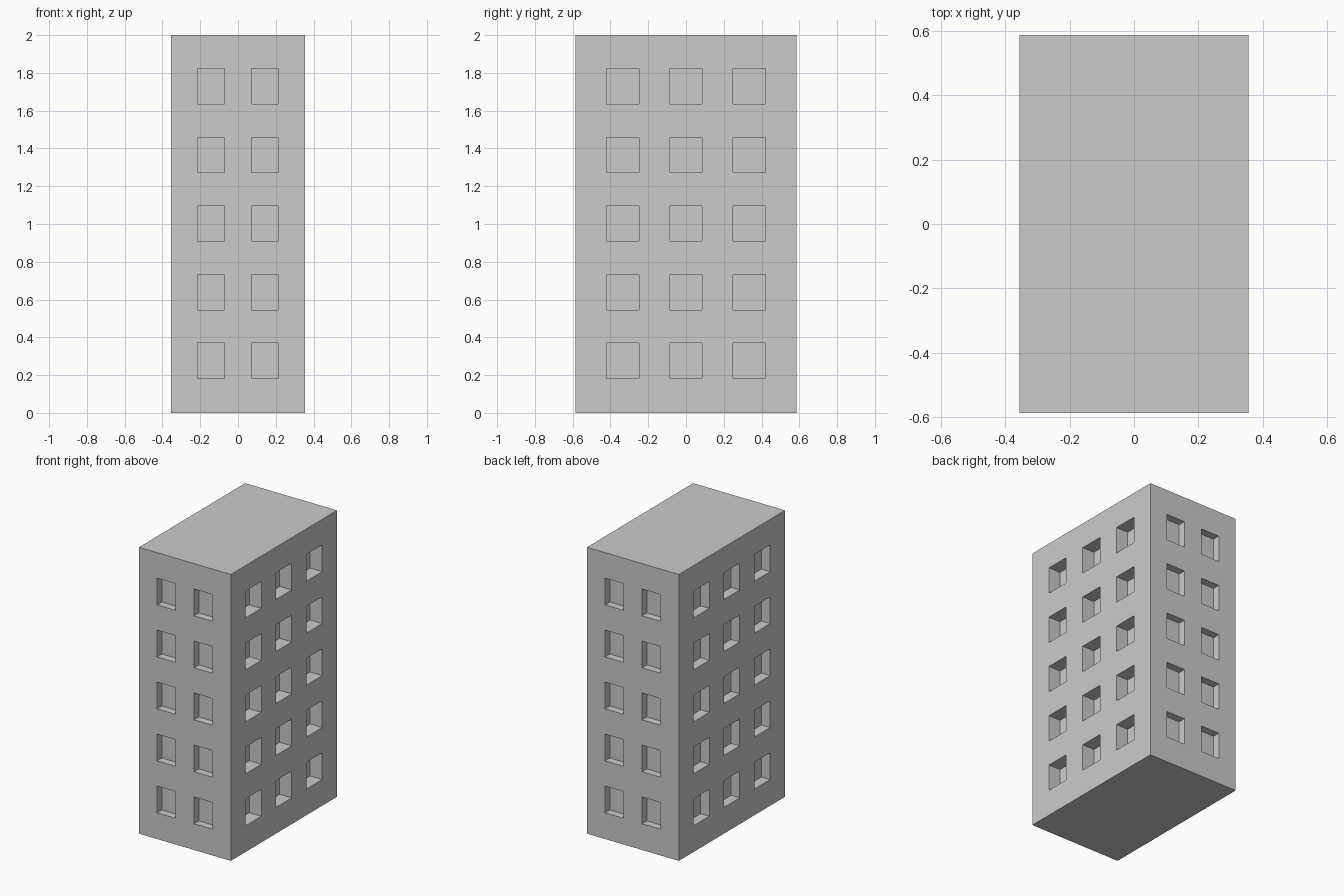
import bpy
import bmesh
from mathutils import Matrix, Vector

cube = bpy.data.objects.get("Cube")
if cube:
    bpy.data.objects.remove(cube, do_unlink=True)

HALF_X, HALF_Y, HEIGHT = 0.355, 0.586, 2.0

# Plain concrete colour
concrete = bpy.data.materials.new("concrete_grey")
concrete.use_nodes = True
colour = (0.6, 0.6, 0.6, 1)
concrete.diffuse_color = colour
concrete.node_tree.nodes["Principled BSDF"].inputs["Base Color"].default_value = colour


def add_box(bm, low, high):
    low, high = Vector(low), Vector(high)
    place = Matrix.Translation((low + high) / 2) @ Matrix.Diagonal((*(high - low), 1))
    bmesh.ops.create_cube(bm, size=1, matrix=place)


def make_object(name, bm):
    mesh = bpy.data.meshes.new(name)
    bm.to_mesh(mesh)
    bm.free()
    mesh.materials.append(concrete)
    obj = bpy.data.objects.new(name, mesh)
    bpy.context.collection.objects.link(obj)
    return obj


# Solid tower block
bm = bmesh.new()
add_box(bm, (-HALF_X, -HALF_Y, 0), (HALF_X, HALF_Y, HEIGHT))
tower = make_object("tower_block", bm)

# Window recesses, five storeys on all four sides
OUT = 0.05
bm = bmesh.new()
for storey in range(5):
    bottom = 0.183 + 0.363 * storey
    top = bottom + 0.187
    for x in (-0.143, 0.143):
        for side in (-1, 1):
            inner, outer = side * (HALF_Y - 0.053), side * (HALF_Y + OUT)
            add_box(bm, (x - 0.072, min(inner, outer), bottom),
                    (x + 0.072, max(inner, outer), top))
    for y in (-0.336, 0, 0.336):
        for side, depth in ((1, 0.093), (-1, 0.067)):
            inner, outer = side * (HALF_X - depth), side * (HALF_X + OUT)
            add_box(bm, (min(inner, outer), y - 0.086, bottom),
                    (max(inner, outer), y + 0.086, top))
cutter = make_object("window_cutter", bm)
cutter.hide_render = True
cutter.display_type = 'WIRE'

# Carve the windows, then drop the cutter
carve = tower.modifiers.new("windows", 'BOOLEAN')
carve.operation = 'DIFFERENCE'
carve.solver = 'EXACT'
carve.object = cutter
bpy.context.view_layer.objects.active = tower
bpy.ops.object.modifier_apply(modifier=carve.name)
bpy.data.objects.remove(cutter, do_unlink=True)
